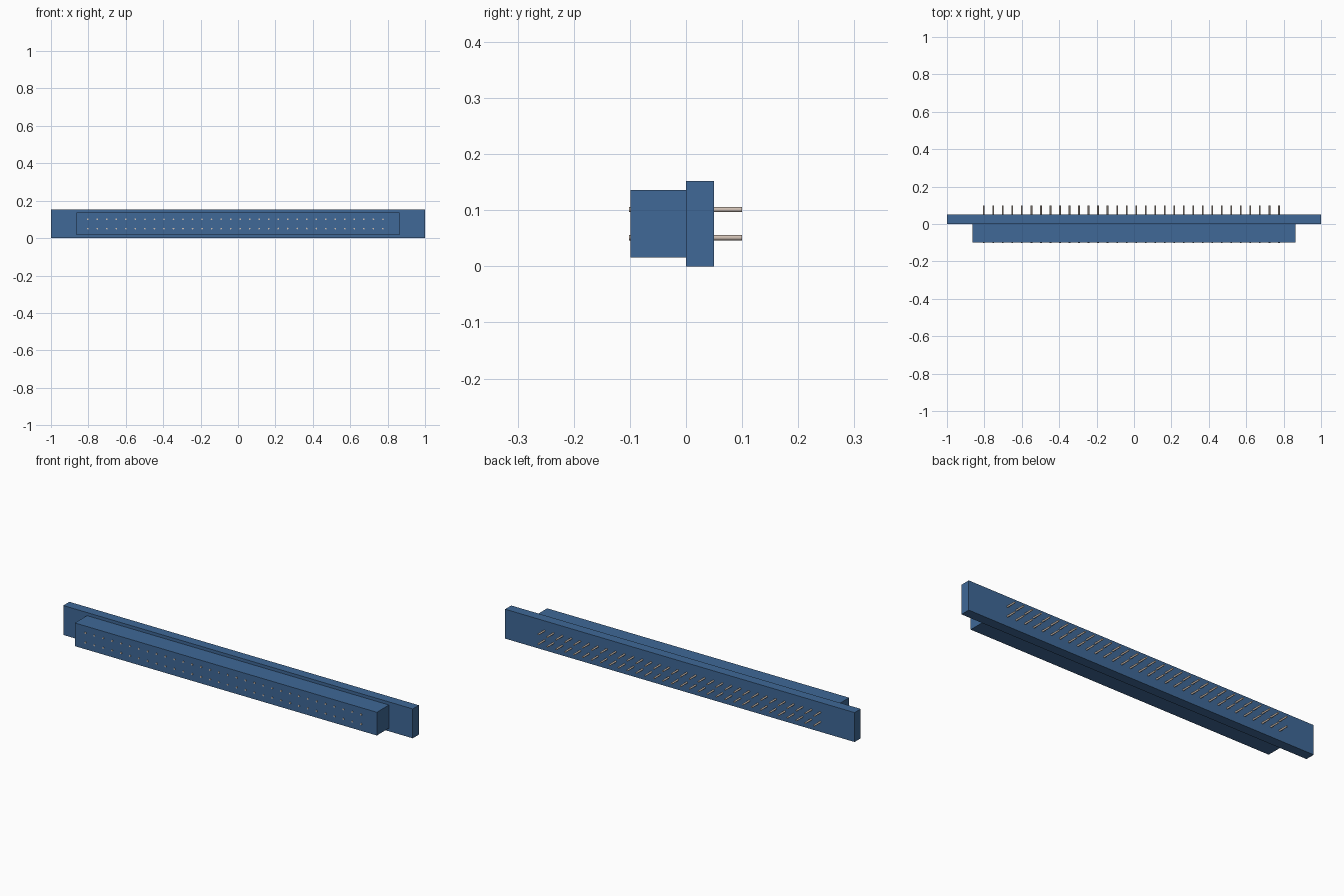
import bpy
import bmesh
from math import pi
from mathutils import Matrix, Vector

cube = bpy.data.objects.get("Cube")
if cube:
    bpy.data.objects.remove(cube, do_unlink=True)


def make_material(name, rgb):
    mat = bpy.data.materials.new(name)
    mat.use_nodes = True
    mat.diffuse_color = (*rgb, 1)
    mat.node_tree.nodes["Principled BSDF"].inputs["Base Color"].default_value = (*rgb, 1)
    return mat


def add_object(name, bm, mat):
    mesh = bpy.data.meshes.new(name)
    bm.to_mesh(mesh)
    bm.free()
    mesh.materials.append(mat)
    obj = bpy.data.objects.new(name, mesh)
    bpy.context.collection.objects.link(obj)
    return obj


def add_box(name, low, high, mat):
    low, high = Vector(low), Vector(high)
    bm = bmesh.new()
    place = Matrix.Translation((low + high) / 2) @ Matrix.Diagonal((*(high - low), 1))
    bmesh.ops.create_cube(bm, size=1, matrix=place)
    return add_object(name, bm, mat)


blue = make_material("blue plastic", (0.05, 0.14, 0.31))
metal = make_material("pale metal", (0.62, 0.52, 0.45))

# Connector housing: wide mounting flange with a narrower block in front
add_box("mounting_flange", (-1, 0, 0), (1, 0.05, 0.152), blue)
add_box("socket_block", (-0.864, -0.099, 0.016), (0.864, 0, 0.136), blue)

# Two rows of round pins running through the housing
PIN_COUNT, PITCH, FIRST_X = 32, 0.0509, -0.803
FRONT_Y, BACK_Y, RADIUS = -0.102, 0.1, 0.0045
for row, z in (("lower", 0.051), ("upper", 0.101)):
    bm = bmesh.new()
    for i in range(PIN_COUNT):
        centre = (FIRST_X + i * PITCH, (FRONT_Y + BACK_Y) / 2, z)
        bmesh.ops.create_cone(
            bm, cap_ends=True, segments=16, radius1=RADIUS, radius2=RADIUS,
            depth=BACK_Y - FRONT_Y,
            matrix=Matrix.Translation(centre) @ Matrix.Rotation(pi / 2, 4, "X"))
    pins = add_object(row + "_pin_row", bm, metal)
    bpy.ops.object.select_all(action="DESELECT")
    pins.select_set(True)
    bpy.context.view_layer.objects.active = pins
    bpy.ops.object.shade_smooth_by_angle(angle=pi / 6)
